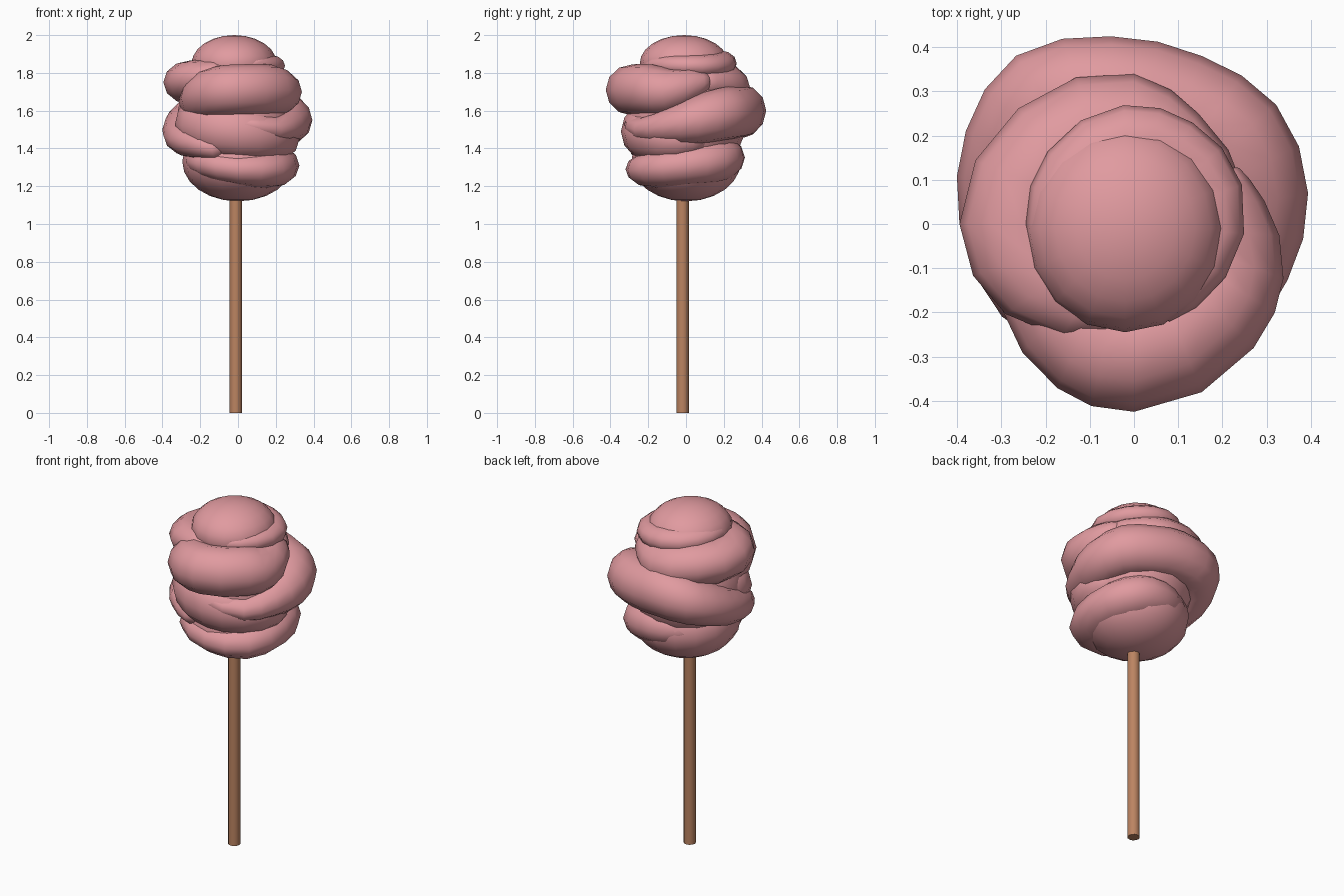
import bpy, bmesh, math
from mathutils import Vector

if "Cube" in bpy.data.objects:
    bpy.data.objects.remove(bpy.data.objects["Cube"])


def material(name, rgb):
    m = bpy.data.materials.new(name)
    m.diffuse_color = (*rgb, 1)
    m.use_nodes = True
    m.node_tree.nodes["Principled BSDF"].inputs["Base Color"].default_value = m.diffuse_color
    return m


PINK = material("candy pink", (0.75, 0.325, 0.35))
WOOD = material("stick brown", (0.50, 0.23, 0.12))


def finish(bm, name, mat, angle=60):
    bmesh.ops.recalc_face_normals(bm, faces=bm.faces)
    me = bpy.data.meshes.new(name)
    bm.to_mesh(me)
    bm.free()
    me.materials.append(mat)
    ob = bpy.data.objects.new(name, me)
    bpy.context.collection.objects.link(ob)
    bpy.ops.object.select_all(action='DESELECT')
    ob.select_set(True)
    bpy.context.view_layer.objects.active = ob
    bpy.ops.object.shade_smooth_by_angle(angle=math.radians(angle))
    return ob


def blob(name, centre, size):
    bm = bmesh.new()
    bmesh.ops.create_uvsphere(bm, u_segments=16, v_segments=12, radius=1)
    for v in bm.verts:
        v.co = Vector([c + s * k for c, s, k in zip(centre, size, v.co)])
    finish(bm, name, PINK)


def spline(a, b, c, d, t):
    return 0.5 * (2 * b + (c - a) * t + (2 * a - 5 * b + 4 * c - d) * t * t
                  + (3 * b - a - 3 * c + d) * t ** 3)


def puff(name, pts, sides=12, width=0.14):
    """Wrapped roll; each point is (angle, outer radius, height, half thickness)."""
    path = []
    last = len(pts) - 1
    for i in range(last):
        q = [pts[max(0, min(last, i + k))] for k in (-1, 0, 1, 2)]
        for t in (0, 0.5):
            path.append([spline(*col, t) for col in zip(*q)])
    path.append(list(pts[-1]))
    # rounded ends
    s, e = path[0], path[-1]
    path.insert(0, [s[0] - 8, s[1] - 0.04, s[2], s[3] * 0.55])
    path.append([e[0] + 8, e[1] - 0.04, e[2], e[3] * 0.55])
    bm = bmesh.new()
    rings = []
    for ang, r, z, h in path:
        a = math.radians(ang)
        w = min(width, h * 1.35)
        ring = []
        for k in range(sides):
            t = math.tau * k / sides
            rad = r - w + w * math.cos(t)
            ring.append(bm.verts.new((rad * math.cos(a), rad * math.sin(a),
                                      z + h * math.sin(t))))
        rings.append(ring)
    for r0, r1 in zip(rings, rings[1:]):
        for k in range(sides):
            n = (k + 1) % sides
            bm.faces.new((r0[k], r0[n], r1[n], r1[k]))
    bm.faces.new(rings[0])
    bm.faces.new(rings[-1])
    finish(bm, name, PINK)


# Stick
bm = bmesh.new()
bmesh.ops.create_cone(bm, cap_ends=True, segments=12, radius1=0.033,
                      radius2=0.033, depth=1.3)
bmesh.ops.translate(bm, verts=bm.verts, vec=(-0.012, -0.018, 0.65))
finish(bm, "stick", WOOD, 40)

# Inner mass, underside and crown
blob("candy_core", (-0.01, 0, 1.54), (0.315, 0.315, 0.31))
blob("candy_base", (0, 0, 1.33), (0.295, 0.29, 0.21))
blob("candy_crown", (-0.02, -0.01, 1.85), (0.225, 0.235, 0.15))
puff("crown_roll", [(-70, .235, 1.84, .05), (-30, .24, 1.84, .055),
                    (20, .26, 1.835, .06), (60, .265, 1.84, .065),
                    (95, .27, 1.85, .07), (140, .255, 1.86, .065),
                    (180, .245, 1.865, .06), (225, .24, 1.86, .05)])

# Wrapped rolls, top to bottom
puff("upper_roll", [(20, .26, 1.75, .07), (60, .29, 1.74, .10),
                    (90, .34, 1.72, .12), (135, .37, 1.74, .12),
                    (180, .395, 1.75, .115), (215, .355, 1.77, .10),
                    (255, .26, 1.80, .06)])
puff("front_roll", [(180, .30, 1.63, .11), (212, .355, 1.67, .13),
                    (245, .41, 1.70, .135), (270, .425, 1.71, .135),
                    (314, .39, 1.71, .135), (340, .36, 1.70, .12),
                    (370, .30, 1.73, .10), (388, .27, 1.75, .06)])
puff("back_roll", [(275, .33, 1.53, .05), (310, .36, 1.50, .07),
                   (340, .37, 1.52, .10), (370, .40, 1.55, .13),
                   (400, .42, 1.58, .14), (428, .41, 1.59, .14),
                   (457, .428, 1.60, .14), (485, .465, 1.58, .135),
                   (511, .435, 1.53, .125), (540, .395, 1.47, .11),
                   (575, .365, 1.43, .085), (605, .33, 1.40, .06)])
puff("middle_roll", [(165, .30, 1.52, .13), (195, .345, 1.53, .15),
                     (230, .35, 1.51, .15), (270, .345, 1.49, .15),
                     (310, .345, 1.47, .14), (350, .33, 1.45, .12),
                     (380, .29, 1.45, .09)])
puff("lower_roll", [(185, .28, 1.34, .07), (225, .315, 1.32, .08),
                    (270, .32, 1.29, .085), (315, .345, 1.29, .10),
                    (360, .325, 1.31, .11), (400, .335, 1.33, .12),
                    (430, .325, 1.35, .12), (460, .30, 1.35, .11),
                    (490, .28, 1.35, .09)])
